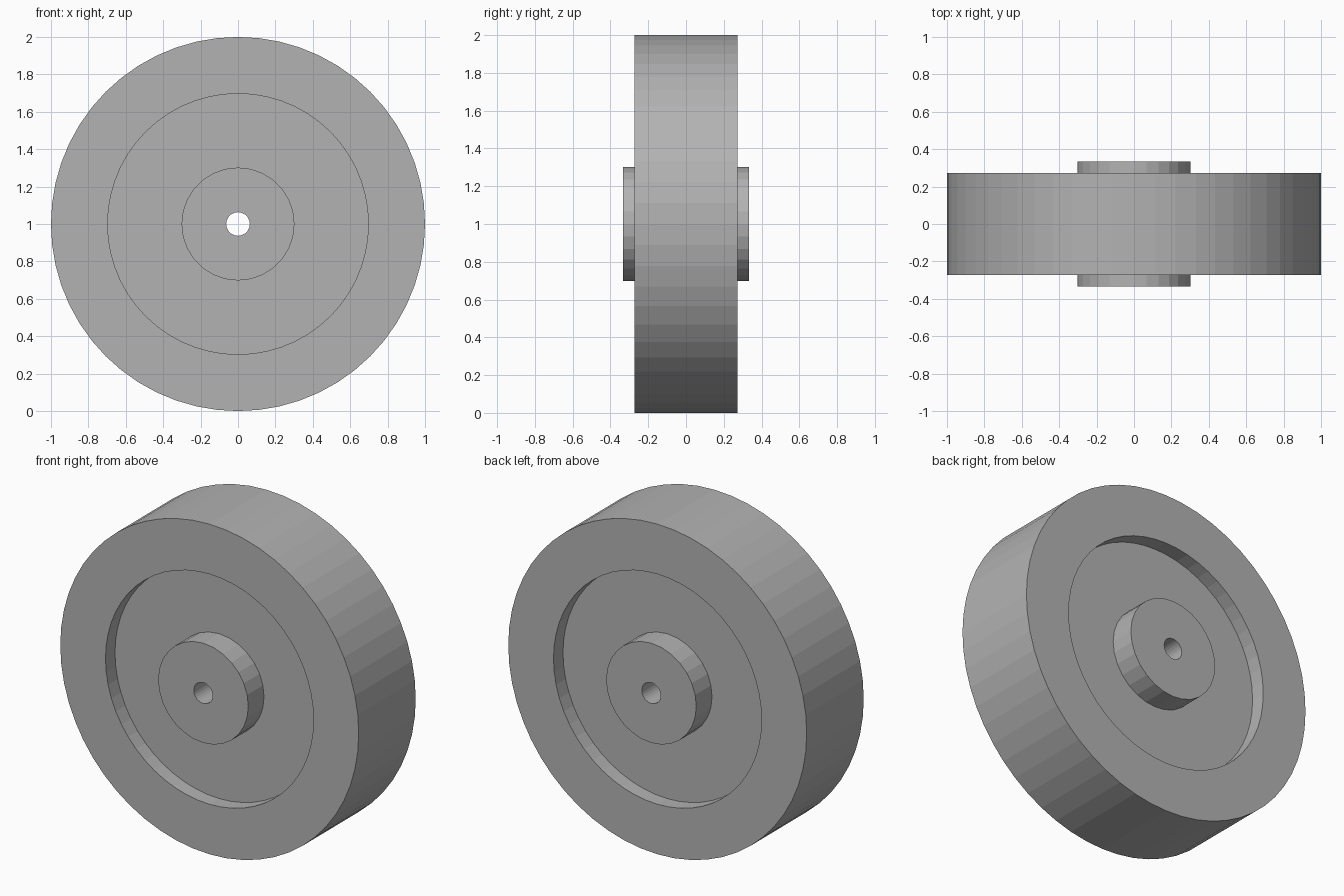
import bpy
import bmesh
import math

if "Cube" in bpy.data.objects:
    bpy.data.objects.remove(bpy.data.objects["Cube"], do_unlink=True)

# Single plain grey
grey = bpy.data.materials.new("plain grey")
grey.use_nodes = True
colour = (0.45, 0.45, 0.45, 1)
grey.diffuse_color = colour
grey.node_tree.nodes["Principled BSDF"].inputs["Base Color"].default_value = colour


def lathe(name, profile, sides):
    """Turn a closed (radius, y) profile around the wheel axle."""
    bm = bmesh.new()
    rings = []
    for i in range(sides):
        a = math.tau * i / sides
        rings.append([bm.verts.new((r * math.cos(a), y, r * math.sin(a)))
                      for r, y in profile])
    n = len(profile)
    for i in range(sides):
        here, there = rings[i], rings[(i + 1) % sides]
        for j in range(n):
            k = (j + 1) % n
            bm.faces.new((here[j], here[k], there[k], there[j]))
    bmesh.ops.recalc_face_normals(bm, faces=bm.faces)
    mesh = bpy.data.meshes.new(name)
    bm.to_mesh(mesh)
    bm.free()
    mesh.materials.append(grey)
    obj = bpy.data.objects.new(name, mesh)
    obj.location.z = 1
    bpy.context.collection.objects.link(obj)
    return obj


def mirrored(half):
    """Complete a half profile with its reflection across y = 0."""
    return half + [(r, -y) for r, y in reversed(half)]


RIM_Y, WEB_Y, HUB_Y = 0.273, 0.182, 0.333

# Wide tread with a recessed web on both sides
lathe("wheel_rim_and_web",
      mirrored([(0.28, WEB_Y), (0.697, WEB_Y), (0.697, RIM_Y), (1.0, RIM_Y)]), 56)

# Raised hub with the axle bore through it
lathe("hub", mirrored([(0.063, HUB_Y), (0.302, HUB_Y)]), 28)
